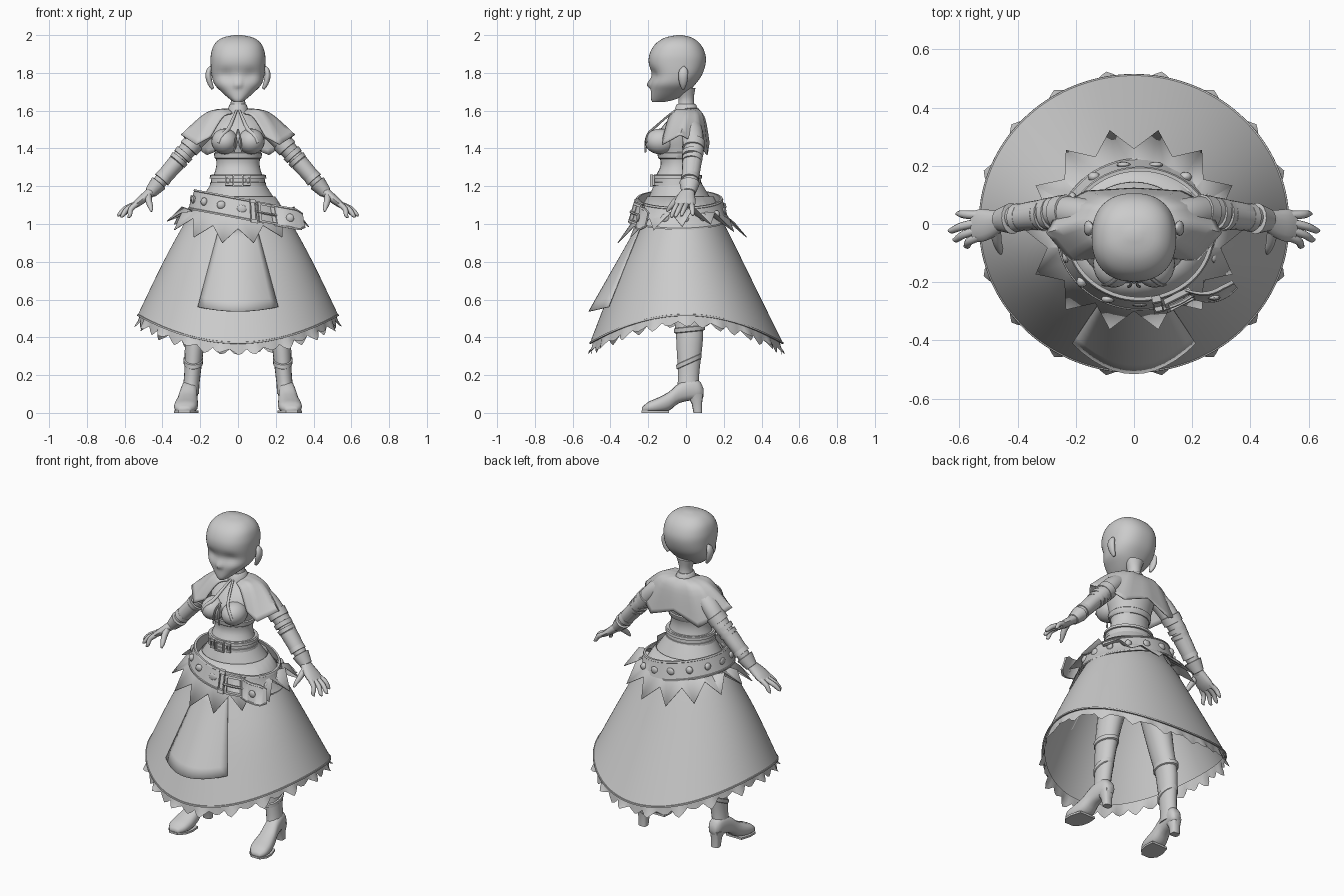
import bpy, bmesh, math
from mathutils import Vector as V

if "Cube" in bpy.data.objects:
    bpy.data.objects.remove(bpy.data.objects["Cube"])

grey = bpy.data.materials.new("plain grey")
grey.diffuse_color = (0.6, 0.6, 0.6, 1)
grey.use_nodes = True
grey.node_tree.nodes["Principled BSDF"].inputs["Base Color"].default_value = grey.diffuse_color
TAU = math.tau


def curve(rows, k=4):
    """Catmull-Rom through parameter tuples."""
    out = []
    for i in range(len(rows) - 1):
        a, b, c, d = (rows[max(0, min(len(rows) - 1, i + j))] for j in (-1, 0, 1, 2))
        for s in range(k):
            t = s / k
            out.append(tuple(q + .5 * t * (r - p + t * (2*p - 5*q + 4*r - w + t * (3*(q - r) + w - p)))
                             for p, q, r, w in zip(a, b, c, d)))
    return out + [tuple(rows[-1])]


def skin(name, rows, closed=True, caps=True, mirror=False, thick=0, angle=40, merge=False):
    """Bridge successive rows of points into a surface."""
    bm = bmesh.new()
    vs = [[bm.verts.new(p) for p in r] for r in rows]
    n = len(rows[0])
    for a, b in zip(vs, vs[1:]):
        for i in range(n if closed else n - 1):
            j = (i + 1) % n
            bm.faces.new((a[i], a[j], b[j], b[i]))
    if caps and closed:
        bm.faces.new(vs[0])
        bm.faces.new(vs[-1])
    bmesh.ops.recalc_face_normals(bm, faces=bm.faces)
    me = bpy.data.meshes.new(name)
    bm.to_mesh(me)
    bm.free()
    me.materials.append(grey)
    ob = bpy.data.objects.new(name, me)
    bpy.context.collection.objects.link(ob)
    if mirror:
        ob.modifiers.new("mirror", 'MIRROR').use_mirror_merge = merge
    if thick:
        m = ob.modifiers.new("thickness", 'SOLIDIFY')
        m.thickness = thick
        m.offset = 0
    bpy.ops.object.select_all(action='DESELECT')
    bpy.context.view_layer.objects.active = ob
    ob.select_set(True)
    bpy.ops.object.shade_smooth_by_angle(angle=math.radians(angle))
    return ob


def se(a, p=1):
    """Superellipse cosine and sine."""
    c, s = math.cos(a), math.sin(a)
    return math.copysign(abs(c) ** p, c), math.copysign(abs(s) ** p, s)


def rings(rows, n=28, p=1):
    """Level rings from (z, cx, rx, y_front, y_back)."""
    out = []
    for z, cx, rx, f, b in rows:
        pts = [se(TAU * i / n, p) for i in range(n)]
        out.append([V((cx + rx*c, (f + b)/2 + (b - f)/2*s, z)) for c, s in pts])
    return out


def tube(name, pts, n=12, k=3, mirror=True, angle=50):
    """Tube along (x, y, z, depth radius, other radius)."""
    pts = curve(pts, k)
    out = []
    for i, p in enumerate(pts):
        t = (V(pts[min(i + 1, len(pts) - 1)][:3]) - V(pts[max(i - 1, 0)][:3])).normalized()
        ref = V((0, 1, 0)) if abs(t.y) < .8 else V((0, 0, 1))
        u = (ref - t * ref.dot(t)).normalized()
        v = t.cross(u)
        out.append([V(p[:3]) + u*p[3]*math.cos(TAU*j/n) + v*p[4]*math.sin(TAU*j/n) for j in range(n)])
    return skin(name, out, mirror=mirror, angle=angle)


def ball(name, c, r, mirror=False, n=20):
    rows = [[V((c[0] + r[0]*math.sin(q)*math.cos(TAU*i/n), c[1] + r[1]*math.sin(q)*math.sin(TAU*i/n),
                c[2] + r[2]*math.cos(q))) for i in range(n)]
            for q in [math.pi*(j + .1)/(n//2 + .2) for j in range(n//2 + 1)]]
    return skin(name, rows, mirror=mirror)


# head with the nose pulled out of the face, ears, neck
head = rings(curve([
    (1.645, 0, .02, -.178, -.12), (1.662, 0, .045, -.185, -.05), (1.70, 0, .088, -.186, .01),
    (1.74, 0, .125, -.186, .05), (1.79, 0, .140, -.180, .085), (1.85, 0, .145, -.197, .104),
    (1.90, 0, .143, -.193, .102), (1.95, 0, .126, -.165, .078), (1.985, 0, .085, -.115, .035),
    (2.0, 0, .02, -.05, -.02)], 4), 48, .86)
for row in head:
    for p in row:
        if p.y < -.12:
            dz = p.z - 1.735
            p.y -= .022*math.exp(-(p.x/.014)**2 - (dz/(.035 if dz > 0 else .014))**2)
            p.y += .012*math.exp(-((abs(p.x) - .065)/.035)**2 - ((p.z - 1.79)/.03)**2)
skin("head", head, angle=80)
tube("ear", [(.133, -.015, 1.715, .008, .008), (.148, -.015, 1.745, .02, .014), (.157, -.015, 1.785, .026, .016),
             (.153, -.012, 1.815, .022, .013), (.143, -.01, 1.832, .006, .006)], 14, angle=80)
skin("neck", rings(curve([(1.5, 0, .07, -.07, .07), (1.58, 0, .05, -.055, .06), (1.63, 0, .04, -.042, .045),
                          (1.67, 0, .04, -.04, .042), (1.72, 0, .06, -.06, .05)]), 20), angle=80)
skin("collar", rings([(1.59, 0, .058, -.065, .068), (1.60, 0, .056, -.062, .066),
                      (1.63, 0, .046, -.052, .054), (1.635, 0, .04, -.047, .05)], 24))

# torso and chest
skin("torso", rings(curve([(1.15, 0, .17, -.18, .11), (1.24, 0, .135, -.165, .07), (1.31, 0, .115, -.135, .055),
                           (1.38, 0, .122, -.145, .07), (1.45, 0, .14, -.162, .088), (1.52, 0, .145, -.122, .09),
                           (1.57, 0, .10, -.075, .08), (1.60, 0, .05, -.05, .06)])), angle=80)
ball("bust", (.07, -.135, 1.437), (.071, .084, .068), True, 24)
skin("bodice_band", rings([(1.345, 0, .118, -.142, .066), (1.35, 0, .124, -.148, .070),
                           (1.375, 0, .128, -.152, .076), (1.38, 0, .122, -.142, .07)]))
tube("halter_strap", [(.008, -.06, 1.60, .006, .006), (.025, -.11, 1.56, .006, .008),
                      (.05, -.172, 1.505, .006, .01), (.085, -.205, 1.47, .006, .01),
                      (.105, -.208, 1.43, .006, .008)], 8)
tube("chest_lace", [(.0, -.17, 1.50, .005, .005), (.012, -.21, 1.46, .005, .005),
                    (.02, -.215, 1.38, .005, .005)], 6)

# shoulder cape: half made of (neck, shoulder, hem) columns
cols = [((.03, -.058, 1.585), (.08, -.09, 1.565), (.145, -.12, 1.46)),
        ((.04, -.035, 1.60), (.13, -.06, 1.59), (.22, -.125, 1.42)),
        ((.05, .005, 1.61), (.165, .005, 1.588), (.30, -.03, 1.472)),
        ((.045, .035, 1.61), (.15, .06, 1.575), (.245, .07, 1.42)),
        ((.03, .055, 1.61), (.10, .09, 1.565), (.165, .112, 1.365)),
        ((0, .064, 1.61), (0, .10, 1.555), (0, .122, 1.43))]
dense = []
for a, b in zip(cols, cols[1:]):
    for s in range(4):
        dense.append([V(p).lerp(V(q), s/4) for p, q in zip(a, b)])
dense.append([V(p) for p in cols[-1]])
skin("cape", [[V(p) for p in curve([tuple(q) for q in c], 5)] for c in dense], False,
     mirror=True, thick=.006, angle=75, merge=True)

# skirt with a hem that rises at the sides
N = 144
SK = curve([(0, .138, -.165, .08), (.12, .192, -.205, .14), (.21, .233, -.23, .175), (.3, .28, -.255, .22),
            (.6, .395, -.375, .345), (1, .53, -.508, .512)])


def skirt_ring(row, drop=0, grow=0):
    t, rx, f, b = row
    out = []
    for i in range(N):
        c, s = math.cos(TAU*i/N), math.sin(TAU*i/N)
        g = grow(i) if callable(grow) else grow
        d = drop(i) if callable(drop) else drop
        hem = .372 + .148*c*c
        out.append(V(((rx + g)*c, (f + b)/2 + ((b - f)/2 + g)*s, 1.22 + t*(hem - 1.22) - d)))
    return out


def tooth(i):
    return (abs((i % 4) - 2) / 2) ** .7  # 1 at tips, 0 in notches


def flare(i):
    return tooth(i) * (1 if (i + 2) % 8 < 4 else .25)  # every second tip turns outward


skin("skirt", [skirt_ring(r) for r in SK], caps=False, angle=60)
skin("hem_trim", [skirt_ring(SK[-1], d, g) for d, g in ((-.004, -.004), (-.003, .003), (.006, .004), (.007, -.004))],
     caps=False)
skin("ruffle", [skirt_ring(SK[-1], -.01, -.015),
                skirt_ring(SK[-1], lambda i: .02 + .012*tooth(i), lambda i: -.012 + .012*flare(i)),
                skirt_ring(SK[-1], lambda i: .036 + (.027 + .012*math.sin(i*.7))*tooth(i),
                           lambda i: -.012 + .032*flare(i))], caps=False)

# jagged over-skirt
M = 28
jag = [[], [], []]
for i in range(M):
    a = TAU*(i + 1)/M
    c, s = math.cos(a), math.sin(a)
    tip = i % 2
    zt = (.895 if s < 0 else .925) + .09*c*c
    jag[0].append(V((.195*c, -.03 + .175*s, 1.145)))
    jag[1].append(V((.247*c, -.03 + .216*s, 1.065)))
    r = (.375, .35) if tip else (.305, .278)
    jag[2].append(V((r[0]*c, -.02 + r[1]*s, zt + (0 if tip else .08))))
skin("jagged_overskirt", jag, caps=False, thick=.004, angle=30)

# front apron panel standing off the skirt
apron = []
for r in range(9):
    t = r/8
    w = .10 + .112*t
    apron.append([V((w*u, -.262 - .252*t + .085*t*u*u + .02*u*u, .98 - .443*t + .024*t*u*u))
                  for u in [j/6 - 1 for j in range(13)]])
skin("apron_panel", apron, False, thick=.005)

# waist belt
for z in (1.212, 1.25):
    skin("waist_belt_rim", rings([(z - .010, 0, .143, -.172, .08), (z - .008, 0, .150, -.180, .086),
                                  (z + .008, 0, .148, -.178, .084), (z + .010, 0, .138, -.168, .075)]))
skin("waist_belt", rings([(1.2, 0, .146, -.174, .082), (1.262, 0, .139, -.168, .075)]))


# slanted hip belt
def hip(a, v, out=0):
    """Point on the belt: angle, height -1..1, offset outward."""
    c, s = math.cos(a), math.sin(a)
    r = out - .017*v
    x = .02 + (.262 + r)*c
    return V((x, -.035 + (.238 + r)*s, 1.084 - .19*x + .056*v))


sec = ((-1, -.005), (-1, .007), (-.85, .009), (-.8, .005), (.8, .005), (.85, .009), (1, .007), (1, -.005))
belt = [[hip(TAU*i/64, v, o) for v, o in sec] for i in range(65)]
skin("hip_belt", belt, caps=False)
e0, e1 = math.radians(-54), V((.165, .035, -.03))
tail = []
for i in range(11):
    t = i/10
    h = 1 if t < .8 else 1 - (t - .8)*1.6
    tail.append([hip(e0, v*h, o + .012) + e1*t + V((0, -.03*math.sin(t*3), 0)) for v, o in sec])
skin("belt_tail", tail)
for i in range(15):
    a = math.radians(-90 + 24*i)
    if 0 < i < 3:
        continue
    p = hip(a, 0, .006)
    ball("belt_stud", p, (.019*abs(math.sin(a)) + .006, .019*abs(math.cos(a)) + .006, .022), n=12)
ball("tail_stud", hip(e0, 0, .018) + e1*.55 + V((0, -.03, 0)), (.022, .01, .022), n=12)


def frame(name, f, bar=.2, depth=.014):
    """Rectangular buckle from a mapping f(u, v, out)."""
    k = 1 - bar
    skin(name, [[f(u, v, 0), f(u, v, depth), f(u*k, v*k, depth), f(u*k, v*k, 0)]
                for u, v in ((-1, -1), (1, -1), (1, 1), (-1, 1), (-1, -1))], caps=False)


frame("hip_buckle", lambda u, v, o: hip(math.radians(-61 + 11*u), v*.9, .014 + o), .22, .018)
frame("belt_loop", lambda u, v, o: hip(math.radians(-77 + 3.5*u), v*1.1, -.002 + o), .3, .022)
tube("buckle_prong", [tuple(hip(math.radians(d), 0, .03)) + (.007, .007) for d in (-74, -62, -51)], 6, mirror=False)
frame("waist_buckle", lambda u, v, o: V((.03*u, -.176 - o, 1.231 + .032*v)), .25)
for sx in (-.055, .055):
    frame("waist_plate", lambda u, v, o: V((sx + .014*u, -.168 - o, 1.231 + .028*v)), .5, .01)

# arms, bands and gloves
tube("arm", [(.11, .02, 1.54, .05, .05), (.19, .033, 1.48, .058, .052), (.27, .042, 1.39, .052, .046),
             (.325, .037, 1.33, .046, .041), (.38, .028, 1.265, .044, .04), (.45, .017, 1.18, .032, .030),
             (.48, .01, 1.155, .032, .024)], 16)


def band(name, x0, x1, r0, r1, k=.93):
    a, b = V((.23, .042, 1.435)), V((.46, .014, 1.17))
    a, b = a.lerp(b, x0), a.lerp(b, x1)
    tube(name, [(*a, r0*.85, r0*.8), (*a.lerp(b, .03), r0, r0*k), (*a.lerp(b, .97), r1, r1*k),
                (*b, r1*.85, r1*.8)], 16, 1, angle=35)


band("sleeve_cuff", .0, .14, .06, .059)
band("elbow_band", .22, .30, .057, .055)
band("elbow_band_low", .33, .40, .055, .053)
band("bracer", .40, .76, .050, .045)
band("bracer_rim", .68, .76, .047, .049)
band("glove_cuff", .82, 1.02, .054, .038, .86)
tube("palm", [(.455, .014, 1.175, .034, .026), (.49, .002, 1.145, .048, .025), (.525, -.005, 1.117, .056, .022),
              (.553, -.008, 1.096, .052, .016)], 14)
for y0, y1, x, z in ((-.045, -.075, .585, 1.035), (-.02, -.053, .622, 1.037),
                     (.005, -.022, .638, 1.043), (.03, .035, .612, 1.045)):
    tube("finger", [(.535, y0, 1.108, .015, .015), ((.54 + x)/2 + .005, (y0 + y1)/2, (1.11 + z)/2 + .006, .014, .014),
                    (x - .012, y1, z + .01, .011, .011), (x, y1, z, .004, .004)], 8)
tube("thumb", [(.475, -.02, 1.15, .02, .018), (.472, -.055, 1.12, .018, .017), (.462, -.085, 1.088, .013, .013),
               (.458, -.102, 1.066, .005, .005)], 8)

# legs, boot bands, feet
LEG = [(1.1, .085, .085, -.11, .09), (.8, .14, .085, -.09, .10), (.55, .195, .066, -.07, .09),
       (.42, .222, .056, -.055, .092), (.33, .232, .05, -.05, .085), (.22, .240, .044, -.044, .072),
       (.15, .247, .043, -.046, .07), (.10, .25, .044, -.06, .08)]
skin("leg", rings(curve(LEG), 18), mirror=True, angle=80)


def boot_band(name, z, x, r, f, b, tilt):
    rows = rings([(z - .014, x, r - .006, f, b), (z - .01, x, r, f - .006, b + .006),
                  (z + .012, x, r + .002, f - .007, b + .007), (z + .015, x, r - .005, f, b)], 18)
    for row in rows:
        for p in row:
            p.z += tilt*p.y
    skin(name, rows, mirror=True)


boot_band("knee_cuff", .44, .22, .063, -.058, .095, .1)
boot_band("boot_strap", .265, .237, .051, -.046, .077, .45)
foot = []
for y, z0, z1, w in curve([(.092, .085, .13, .022), (.07, .07, .17, .038), (.02, .065, .18, .043),
                           (-.04, .05, .155, .046), (-.09, .012, .112, .054), (-.15, .0, .08, .062),
                           (-.20, .0, .058, .056), (-.232, .003, .03, .028)], 3):
    x = .256 - .12*y
    foot.append([V((x + w*c, y, max(0, (z0 + z1)/2 + (z1 - z0)/2*s)))
                 for c, s in [se(TAU*j/16, .8) for j in range(16)]])
skin("boot_foot", foot, mirror=True, angle=80)
edge = ((-.235, .03), (-.2, .06), (-.15, .066), (-.09, .054))
skin("boot_sole", [[V((.256 - .12*y - w, y, z)) for y, w in edge] + [V((.256 - .12*y + w, y, z)) for y, w in edge[::-1]]
                   for z in (0, .012)], mirror=True)
skin("boot_heel", rings([(0, .25, .026, .04, .085), (.05, .251, .028, .03, .085),
                         (.10, .253, .036, .0, .092)], 12, .6), mirror=True)
